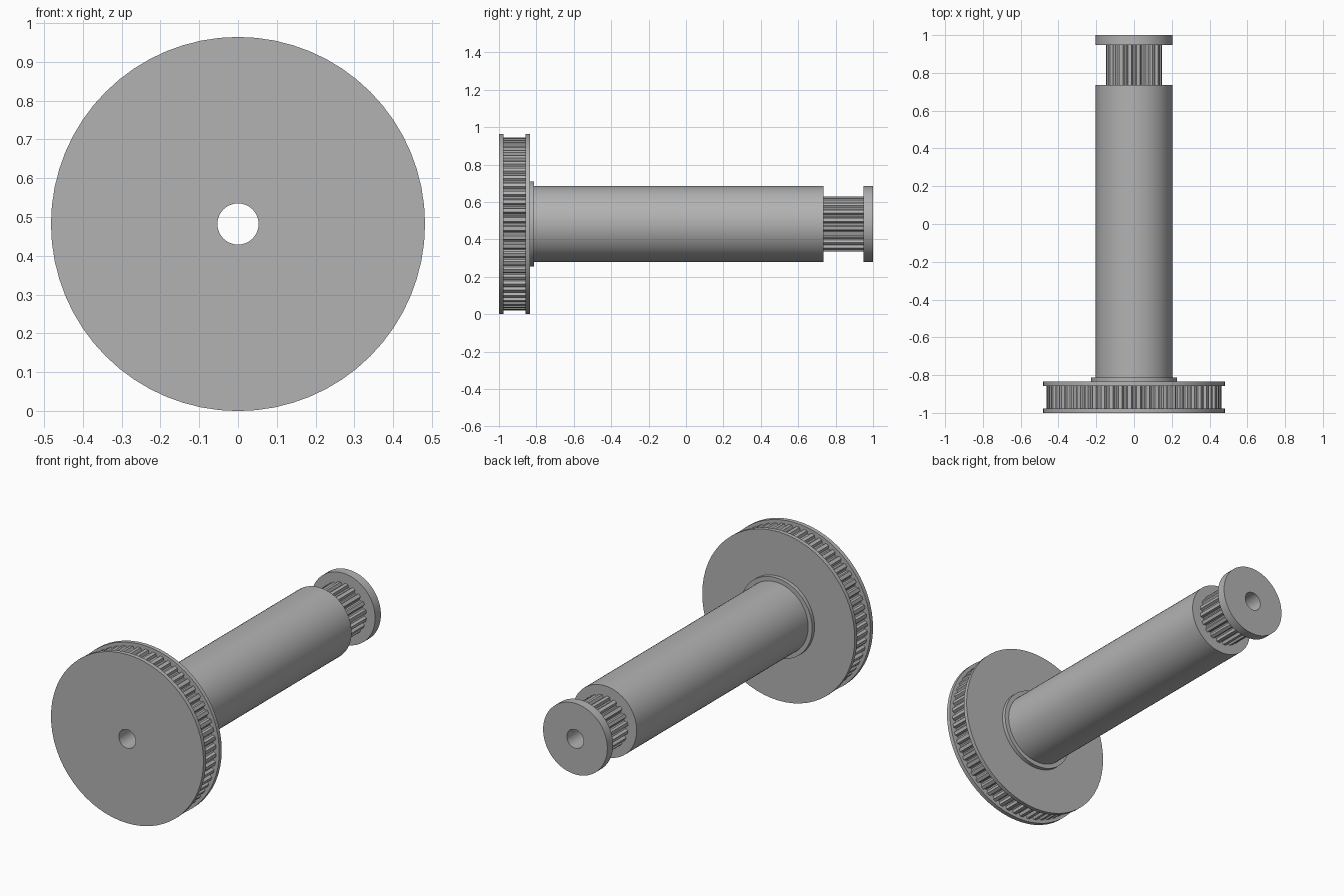
import bpy, bmesh
from math import sin, cos, pi, radians

if "Cube" in bpy.data.objects:
    bpy.data.objects.remove(bpy.data.objects["Cube"])

AXIS_Z = 0.482
BORE = 0.053

grey = bpy.data.materials.new("plain grey")
grey.use_nodes = True
colour = (0.45, 0.45, 0.45, 1)
grey.diffuse_color = colour
grey.node_tree.nodes["Principled BSDF"].inputs["Base Color"].default_value = colour


def circle(radius, sides=64):
    return [(radius, 2 * pi * i / sides) for i in range(sides)]


def toothed(radius, teeth, depth):
    """Belt pulley outline: flat lands with rounded grooves between them."""
    pitch = 2 * pi / teeth
    groove = [(-0.3, 0), (-0.25, 0.35), (-0.17, 0.8), (0, 1),
              (0.17, 0.8), (0.25, 0.35), (0.3, 0)]
    return [(radius - depth * d, pitch * (t + f) + pi / 2)
            for t in range(teeth) for f, d in groove]


def tube(name, outline, y0, y1):
    """Extrude an outline along y with the bore running through it."""
    bm = bmesh.new()

    def ring(radius_of, y):
        return [bm.verts.new((radius_of(r) * cos(a), y, AXIS_Z + radius_of(r) * sin(a)))
                for r, a in outline]

    rings = [ring(f, y) for f, y in ((lambda r: r, y0), (lambda r: r, y1),
                                     (lambda r: BORE, y1), (lambda r: BORE, y0))]
    n = len(outline)
    for k in range(4):
        a, b = rings[k], rings[(k + 1) % 4]
        for i in range(n):
            j = (i + 1) % n
            bm.faces.new((a[i], a[j], b[j], b[i]))
    bmesh.ops.recalc_face_normals(bm, faces=bm.faces)
    mesh = bpy.data.meshes.new(name)
    bm.to_mesh(mesh)
    bm.free()
    mesh.materials.append(grey)
    obj = bpy.data.objects.new(name, mesh)
    bpy.context.collection.objects.link(obj)
    bpy.ops.object.select_all(action='DESELECT')
    obj.select_set(True)
    bpy.context.view_layer.objects.active = obj
    bpy.ops.object.shade_smooth_by_angle(angle=radians(25))


# Large pulley at the front
tube("large_front_flange", circle(0.482), -1.0, -0.976)
tube("large_toothed_ring", toothed(0.463, 60, 0.019), -0.976, -0.858)
tube("large_back_flange", circle(0.482), -0.858, -0.835)

# Collar and long shaft
tube("shaft_collar", circle(0.228), -0.835, -0.813)
tube("shaft", circle(0.203), -0.813, 0.735)

# Small pulley at the back
tube("small_toothed_ring", toothed(0.149, 20, 0.019), 0.735, 0.948)
tube("small_end_flange", circle(0.203), 0.948, 1.0)
